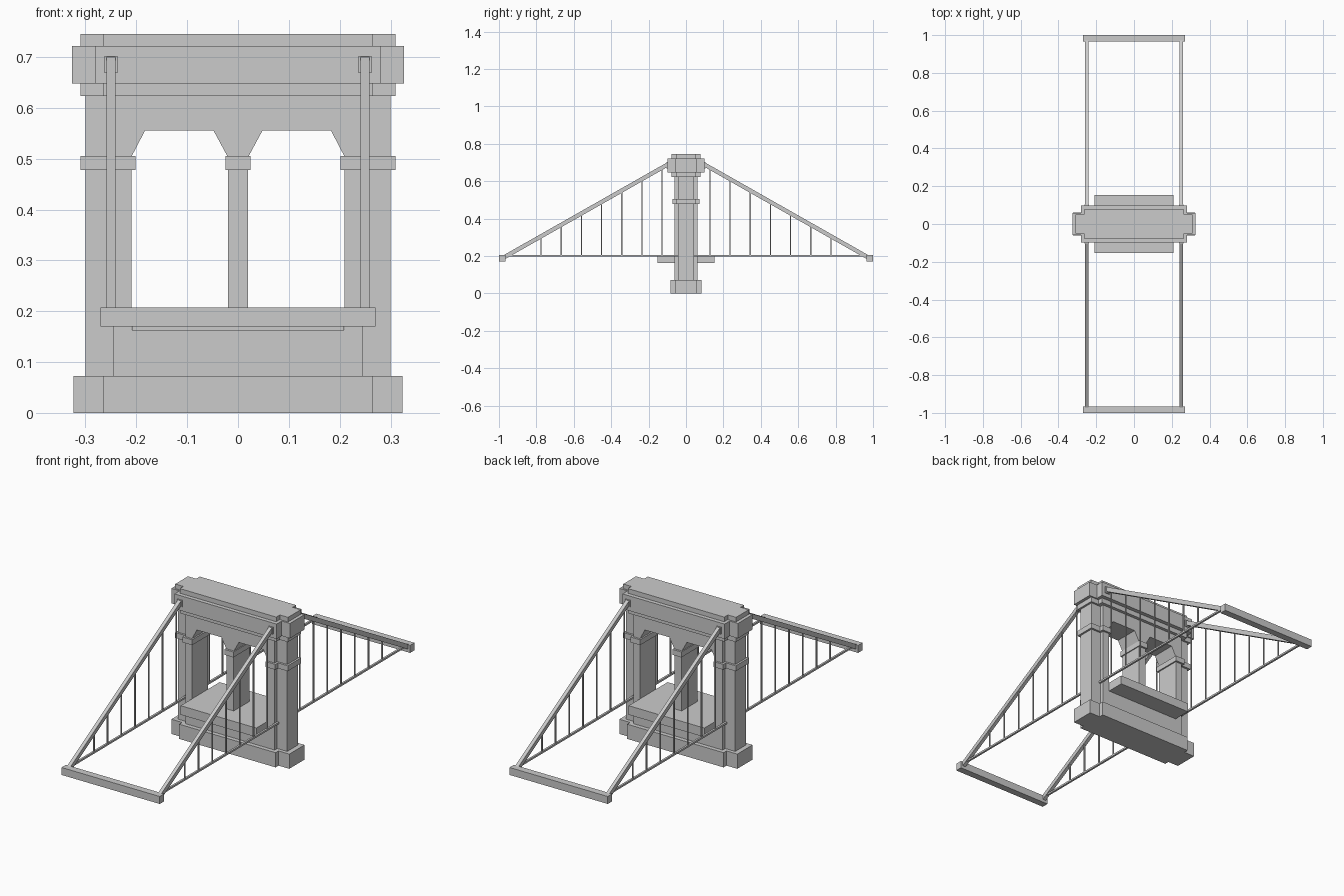
import bpy, bmesh
from mathutils import Vector

if "Cube" in bpy.data.objects:
    bpy.data.objects.remove(bpy.data.objects["Cube"])


def prism(name, pts, lo, hi, axis='z'):
    """Extrude a closed outline along z (outline in xy) or y (outline in xz)."""
    bm = bmesh.new()
    co = [(a, b, lo) if axis == 'z' else (a, lo, b) for a, b in pts]
    face = bm.faces.new([bm.verts.new(c) for c in co])
    ext = bmesh.ops.extrude_face_region(bm, geom=[face])
    d = hi - lo
    bmesh.ops.translate(bm, vec=(0, 0, d) if axis == 'z' else (0, d, 0),
                        verts=[v for v in ext['geom'] if isinstance(v, bmesh.types.BMVert)])
    bmesh.ops.recalc_face_normals(bm, faces=bm.faces)
    me = bpy.data.meshes.new(name)
    bm.to_mesh(me)
    bm.free()
    ob = bpy.data.objects.new(name, me)
    bpy.context.collection.objects.link(ob)
    return ob


def box(name, x0, x1, y0, y1, z0, z1):
    return prism(name, [(x0, y0), (x1, y0), (x1, y1), (x0, y1)], z0, z1)


def stepped_slab(name, xi, yi, xo, yo, z0, z1):
    """Slab with notched corners: inner block xi by yi, end tongues xo by yo."""
    half = [(xi, -yi), (xi, -yo), (xo, -yo), (xo, yo), (xi, yo), (xi, yi)]
    return prism(name, half + [(-x, -y) for x, y in half], z0, z1)


def leg(name, s, x0, xi, xo, yi, yo, z0, z1):
    pts = [(x0, -yi), (xi, -yi), (xi, -yo), (xo, -yo),
           (xo, yo), (xi, yo), (xi, yi), (x0, yi)]
    return prism(name, [(s * x, y) for x, y in pts], z0, z1)


# Tower plinth and crown mouldings
stepped_slab("tower_base", 0.265, 0.083, 0.324, 0.06, 0, 0.073)
stepped_slab("crown_lower_band", 0.265, 0.078, 0.31, 0.052, 0.623, 0.648)
stepped_slab("crown_block", 0.281, 0.098, 0.326, 0.058, 0.648, 0.722)
stepped_slab("crown_top", 0.265, 0.078, 0.31, 0.05, 0.722, 0.745)

# Tower legs, centre pier and their imposts
for side, s in (("left", -1), ("right", 1)):
    leg(side + "_tower_leg", s, 0.209, 0.245, 0.30, 0.062, 0.042, 0.073, 0.623)
    leg(side + "_leg_impost", s, 0.202, 0.255, 0.31, 0.072, 0.052, 0.478, 0.505)
box("centre_pier", -0.02, 0.02, -0.062, 0.062, 0.207, 0.51)
box("pier_impost", -0.025, 0.025, -0.072, 0.072, 0.478, 0.505)
box("lower_wall", -0.209, 0.209, -0.062, 0.062, 0.073, 0.165)

# Wall over the two arches
arch = [(0.021, 0.505), (0.048, 0.555), (0.183, 0.555), (0.209, 0.505), (0.209, 0.623)]
prism("arch_wall", arch + [(-x, z) for x, z in reversed(arch)], -0.062, 0.062, 'y')

# Road deck through the tower
box("deck", -0.208, 0.208, -0.153, 0.153, 0.162, 0.207)

# Suspension spans on both sides
top, low = Vector((0.094, 0.692)), Vector((0.972, 0.194))
across = (low - top).orthogonal().normalized() * 0.011
for end, t in (("front", -1), ("back", 1)):
    box(end + "_end_beam", -0.27, 0.27, *sorted((t * 0.965, t * 1.0)), 0.17, 0.207)
    for side, s in (("left", -1), ("right", 1)):
        tag = f"{end}_{side}_"
        x = s * 0.25
        # Sloping cable
        cable = box(tag + "cable", x - 0.009, x + 0.009, 0, 1, 0, 1)
        for v in cable.data.vertices:
            p = (low if v.co.y > 0.5 else top) + across * (1 if v.co.z > 0.5 else -1)
            v.co.y, v.co.z = t * p.x, p.y
        if (across.y > 0) == (t < 0):
            cable.data.flip_normals()
        # Saddle bracket and deck rail
        box(tag + "saddle", x - 0.013, x + 0.013, *sorted((t * 0.085, t * 0.103)), 0.668, 0.702)
        box(tag + "rail", x - 0.005, x + 0.005, *sorted((t * 0.04, t * 0.97)), 0.198, 0.207)
        # Vertical hangers
        for i in range(8 - 1):
            y = 0.128 + i * 0.1078
            z = top.y + (low.y - top.y) * (y - top.x) / (low.x - top.x)
            box(tag + f"hanger_{i + 1}", x - 0.003, x + 0.003, t * y - 0.003, t * y + 0.003, 0.202, z)
